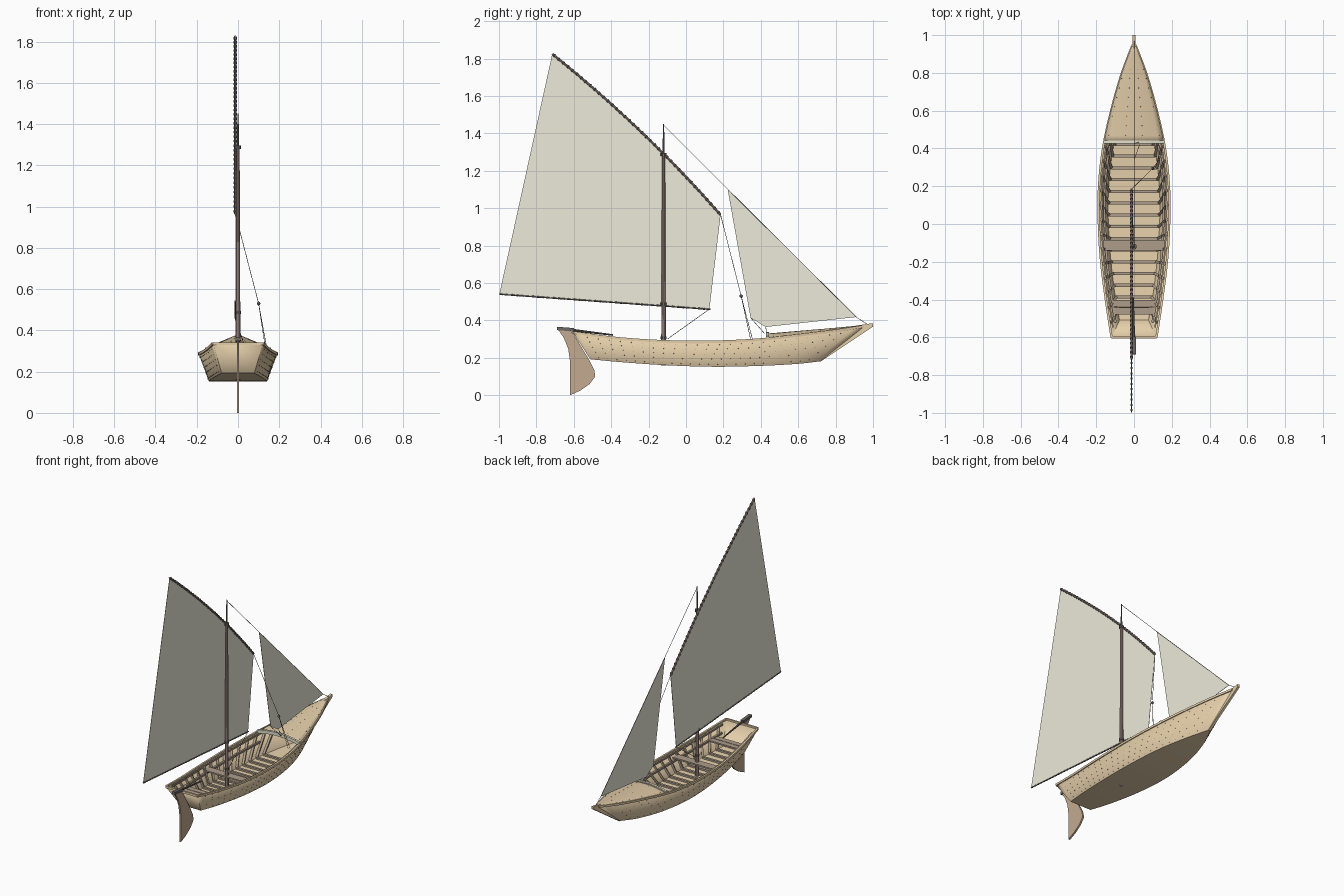
import bpy, bmesh, math
from mathutils import Vector, Matrix

if "Cube" in bpy.data.objects:
    bpy.data.objects.remove(bpy.data.objects["Cube"])

COL = {"tan": (.78, .62, .40), "brown": (.42, .34, .26), "spar": (.45, .33, .30), "dark": (.15, .14, .13),
       "sail": (.85, .83, .70), "rudder": (.55, .40, .28), "pale": (.78, .76, .60)}
MATS = {}
for k, c in COL.items():
    MATS[k] = bpy.data.materials.new(k)
    MATS[k].diffuse_color = (*c, 1)


def finish(name, bm, mat, thick=0):
    bmesh.ops.recalc_face_normals(bm, faces=bm.faces)
    me = bpy.data.meshes.new(name)
    bm.to_mesh(me)
    bm.free()
    ob = bpy.data.objects.new(name, me)
    bpy.context.collection.objects.link(ob)
    me.materials.append(MATS[mat])
    if thick:
        m = ob.modifiers.new("thickness", 'SOLIDIFY')
        m.thickness, m.offset = thick, 0
    bpy.ops.object.select_all(action='DESELECT')
    ob.select_set(True)
    bpy.context.view_layer.objects.active = ob
    bpy.ops.object.shade_smooth_by_angle(angle=math.radians(30))
    return ob


def bar(bm, p, q, w, h=None, taper=1):
    """Box (w x h) between two points, or a round tapered rod when h is None."""
    p, q = Vector(p), Vector(q)
    d = q - p
    m = Matrix.Translation((p + q) / 2) @ d.to_track_quat('Z', 'Y').to_matrix().to_4x4()
    if h:
        bmesh.ops.create_cube(bm, size=1, matrix=m @ Matrix.Diagonal((w, h, d.length, 1)))
    else:
        bmesh.ops.create_cone(bm, cap_ends=True, segments=10, radius1=w, radius2=w * taper, depth=d.length, matrix=m)


def rail(bm, pts, w, h):
    """Rectangular strip following a fore-and-aft path."""
    rows = [[bm.verts.new(Vector(p) + Vector((a * w / 2, 0, b * h / 2)))
             for a, b in ((-1, -1), (1, -1), (1, 1), (-1, 1))] for p in pts]
    for r, s in zip(rows, rows[1:]):
        for i in range(4):
            bm.faces.new((r[i], r[i - 1], s[i - 1], s[i]))
    bm.faces.new(rows[0])
    bm.faces.new(rows[-1])


def plate(name, yz, x, t, mat):
    """Flat outline in the y-z plane with thickness t."""
    bm = bmesh.new()
    f = bm.faces.new([bm.verts.new((x - t / 2, y, z)) for y, z in yz])
    ext = bmesh.ops.extrude_face_region(bm, geom=[f])
    bmesh.ops.translate(bm, vec=(t, 0, 0), verts=[v for v in ext["geom"] if isinstance(v, bmesh.types.BMVert)])
    if f.is_valid and not any(len(e.link_faces) == 2 for e in f.edges):
        bm.faces.new([bm.verts.new((x - t / 2, y, z)) for y, z in yz])
    return finish(name, bm, mat)


# Hull lines: (y, half width, z)
SHEER = [(-.6, .118, .335), (-.4, .148, .308), (-.2, .173, .292), (0, .185, .285), (.2, .184, .287),
         (.4, .163, .298), (.6, .120, .320), (.8, .063, .345), (.95, .006, .368)]
CHINE = [(-.51, .078, .195), (-.35, .106, .18), (-.1, .132, .163), (.15, .138, .155), (.4, .112, .160),
         (.6, .058, .171), (.72, .005, .185)]


def at(tab, y):
    """Smooth interpolation of a hull line at y."""
    n = len(tab)
    i = max(j for j in range(n - 1) if j == 0 or tab[j][0] <= y)
    def slope(j, k):
        a, b = tab[max(j - 1, 0)], tab[min(j + 1, n - 1)]
        return (b[k] - a[k]) / (b[0] - a[0])
    L = tab[i + 1][0] - tab[i][0]
    s = (y - tab[i][0]) / L
    r = [(2*s**3 - 3*s*s + 1) * tab[i][k] + (s**3 - 2*s*s + s) * L * slope(i, k)
         + (3*s*s - 2*s**3) * tab[i+1][k] + (s**3 - s*s) * L * slope(i+1, k) for k in (1, 2)]
    return Vector((r[0], y, r[1]))


def sheer(t): return at(SHEER, -.6 + 1.55 * t)
def chine(t): return at(CHINE, -.51 + 1.23 * t)
def flip(v): return Vector((-v[0], v[1], v[2]))


# Hull shell with transom
bm = bmesh.new()
N = 32
rows = []
for i in range(N + 1):
    s, c = sheer(i / N), chine(i / N)
    rows.append([bm.verts.new(v) for v in (flip(s), flip(c), c, s)])
for a, b in zip(rows, rows[1:]):
    for j in range(3):
        bm.faces.new((a[j], a[j + 1], b[j + 1], b[j]))
bm.faces.new(rows[0])
bm.faces.new(rows[-1])
finish("hull", bm, "tan", .007)

# Gunwale rails and inner seat risers
bm = bmesh.new()
for f in (Vector, flip):
    rail(bm, [f(sheer(i / N) + Vector((.001, 0, 0))) for i in range(N + 1)], .012, .014)
bar(bm, flip(sheer(0)), sheer(0), .012, .014)
finish("gunwale", bm, "tan")
bm = bmesh.new()
for f in (Vector, flip):
    for k, w in ((.95, .008), (.62, .012)):
        rail(bm, [f(chine(i/N).lerp(sheer(i/N), k) - Vector((.012, 0, 0))) for i in range(1, 23)], w, .012)
finish("inner_stringers", bm, "brown")

# Frames across the bottom and up the sides
bm = bmesh.new()
for i in range(15):
    t = .05 + i * .0505
    s, c = sheer(t), chine(t)
    s.x -= .009
    c.x -= .007
    c.z += .008
    bar(bm, flip(c), c, .016, .012)
    for f in (Vector, flip):
        bar(bm, f(c), f(c.lerp(s, .97)), .014, .012)
finish("frames", bm, "brown")

# Seats
bm = bmesh.new()
for y, w, z in ((-.112, .055, .258), (-.42, .036, .265), (-.46, .036, .265)):
    h = (at(CHINE, y).lerp(at(SHEER, y), (z - at(CHINE, y).z) / (at(SHEER, y).z - at(CHINE, y).z))).x - .006
    bar(bm, (-h, y, z), (h, y, z), w, .01)
finish("seats", bm, "brown")


# Cambered foredeck with its arched coaming
def deck(y, u, lift=0):
    s = at(SHEER, y)
    return Vector((s.x * u, y, s.z + .004 + lift + .14 * s.x * (1 - u * u)))


bm = bmesh.new()
grid = [[bm.verts.new(deck(.43 + .52 * i / 14, j / 5 - 1)) for j in range(11)] for i in range(15)]
for a, b in zip(grid, grid[1:]):
    for j in range(10):
        bm.faces.new((a[j], a[j + 1], b[j + 1], b[j]))
finish("foredeck", bm, "tan", .006)
bm = bmesh.new()
for j in range(10):
    bar(bm, deck(.435, j / 5 - 1), deck(.435, j / 5 - .8), .016, .022)
finish("deck_coaming", bm, "pale")

# Nail heads on planking and deck
bm = bmesh.new()
pts = []
for i in range(24):
    t = .04 + i * .039
    s, c = sheer(t), chine(t)
    pts += [c.lerp(s, k) + Vector((.0035, 0, -.001)) for k in (.08, .3, .5, .7, .88)]
pts += [deck(.47 + .05 * i, u, .003) for i in range(8) for u in (.3, .9)]
for p in pts:
    for f in (Vector, flip):
        bmesh.ops.create_icosphere(bm, subdivisions=1, radius=.0022, matrix=Matrix.Translation(f(p)))
finish("nails", bm, "dark")

# Stem, rudder, tiller
plate("stem", [(.69, .188), (.72, .18), (1, .367), (1, .385), (.92, .374), (.93, .35)], 0, .016, "tan")
plate("rudder", [(-.69, .36), (-.655, .31), (-.63, .25), (-.62, .18), (-.62, 0), (-.565, .025), (-.515, .06),
                 (-.485, .1), (-.49, .135), (-.515, .185), (-.56, .26), (-.605, .335), (-.64, .352)], 0, .012, "rudder")
bm = bmesh.new()
bar(bm, (0, -.69, .357), (0, -.6, .35), .022, .018)
bar(bm, (0, -.62, .35), (-.005, -.39, .322), .007, taper=.6)
finish("tiller", bm, "dark")

# Mast with thin topmast
bm = bmesh.new()
bar(bm, (0, -.12, .16), (0, -.12, 1.29), .013, taper=.65)
finish("mast", bm, "spar")
bm = bmesh.new()
bar(bm, (0, -.12, 1.27), (0, -.12, 1.45), .006, taper=.5)
for z in (.3, .48, 1.28):
    bar(bm, (0, -.12, z), (0, -.12, z + .015), .015)
finish("topmast", bm, "dark")

# Mainsail hung from a slightly bowed yard, laced to a foot spar
X = -.013
A, B = Vector((X, -.715, 1.825)), Vector((X, .185, .965))
def head(s): return A.lerp(B, s) + Vector((0, .72, .69)) * (.11 * s * (1 - s))
top = [head(i / 12) for i in range(13)]
plate("mainsail", [(p.y, p.z) for p in top] + [(.125, .46), (-.998, .54)], X, .002, "sail")
bm = bmesh.new()
for p, q in zip(top, top[1:]):
    bar(bm, p, q, .006)
finish("yard", bm, "spar")
bm = bmesh.new()
bar(bm, (X, -.998, .54), (X, .13, .459), .0035)
finish("foot_spar", bm, "dark")
bm = bmesh.new()
for i in range(40):
    p, q = head((i + .3) / 40), head((i + .6) / 40)
    bar(bm, p, q, .0085)
    f = Vector((X, -.99, .54)).lerp(Vector((X, .12, .46)), i / 40)
    bar(bm, f, f + Vector((0, .01, -.0007)), .005)
finish("lacing", bm, "dark")

# Jib on the forestay
plate("jib", [(.223, 1.1), (.91, .418), (.425, .365), (.345, .415)], .002, .002, "sail")

# Rigging lines, double sheet and block
bm = bmesh.new()
blk = Vector((.1, .295, .53))
for p, q in (((0, -.12, 1.445), (.002, .223, 1.102)), ((.002, .223, 1.102), (.002, .912, .417)),
             ((.002, .91, .418), (0, .975, .375)), ((X, .185, .965), blk), (blk, (.135, .345, .3)),
             (blk, (.142, .355, .3)), ((X, .125, .46), (0, -.1, .3)), ((.002, .345, .415), (.03, .42, .33)),
             ((.002, .425, .365), (.03, .435, .33))):
    bar(bm, p, q, .0014)
finish("rigging", bm, "dark")
bm = bmesh.new()
bmesh.ops.create_uvsphere(bm, u_segments=10, v_segments=6, radius=.009, matrix=Matrix.Translation(blk))
bar(bm, (.02, .435, .328), (.045, .435, .328), .004)
finish("block_and_cleat", bm, "dark")

for m in bpy.data.materials:
    if m.users and not m.is_grease_pencil:
        m.use_nodes = True
        m.node_tree.nodes["Principled BSDF"].inputs["Base Color"].default_value = m.diffuse_color
